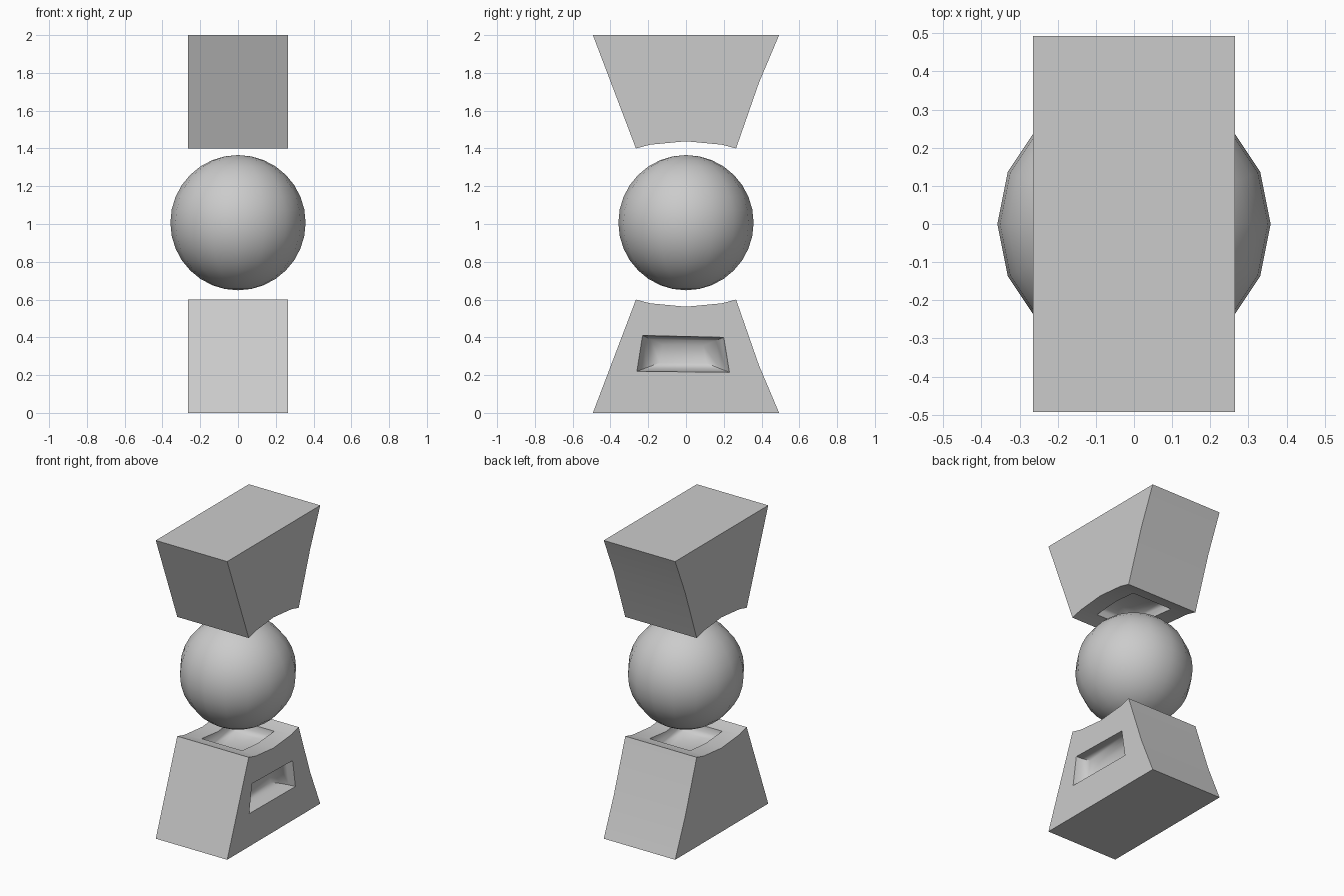
import bpy, bmesh
from mathutils import Vector

if "Cube" in bpy.data.objects:
    bpy.data.objects.remove(bpy.data.objects["Cube"])


def mesh_object(name, bm):
    bmesh.ops.recalc_face_normals(bm, faces=bm.faces)
    me = bpy.data.meshes.new(name)
    bm.to_mesh(me)
    bm.free()
    ob = bpy.data.objects.new(name, me)
    bpy.context.collection.objects.link(ob)
    return ob


def smooth(ob, angle):
    bpy.ops.object.select_all(action='DESELECT')
    ob.select_set(True)
    bpy.context.view_layer.objects.active = ob
    bpy.ops.object.shade_smooth_by_angle(angle=angle)


def flip_z(p, top):
    return Vector((p[0], p[1], 2 - p[2] if top else p[2]))


# Rounded hollow: four rim corners shrinking as they go deeper
def carve(ob, corners, inward, depth, top=False):
    bm = bmesh.new()
    corners = [Vector(c) for c in corners]
    mid = sum(corners, Vector()) / 4
    rings = []
    for scale, d in ((1.0, -1.0), (1.0, 0.0), (0.95, 0.4), (0.8, 0.75), (0.5, 1.0)):
        rings.append([bm.verts.new(flip_z(mid + (c - mid) * scale + Vector(inward) * depth * d, top))
                      for c in corners])
    for a, b in zip(rings, rings[1:]):
        for i in range(4):
            j = (i + 1) % 4
            bm.faces.new((a[i], a[j], b[j], b[i]))
    bm.faces.new(rings[0])
    bm.faces.new(rings[-1])
    cutter = mesh_object("hollow_cutter", bm)
    cutter.hide_render = True
    mod = ob.modifiers.new("hollow", 'BOOLEAN')
    mod.operation = 'DIFFERENCE'
    mod.solver = 'EXACT'
    mod.object = cutter
    bpy.context.view_layer.objects.active = ob
    bpy.ops.object.modifier_apply(modifier=mod.name)
    bpy.data.objects.remove(cutter)


# Tapered block with a dipped saddle face towards the ball
def block(name, top):
    profile = [(-0.493, 0), (0.493, 0), (0.387, 0.25), (0.265, 0.6), (0.19, 0.58),
               (0, 0.562), (-0.19, 0.58), (-0.265, 0.6)]
    bm = bmesh.new()
    face = bm.faces.new([bm.verts.new(flip_z((-0.265, y, z), top)) for y, z in profile])
    ext = bmesh.ops.extrude_face_region(bm, geom=[face], use_keep_orig=True)
    verts = [v for v in ext['geom'] if isinstance(v, bmesh.types.BMVert)]
    bmesh.ops.translate(bm, verts=verts, vec=(0.53, 0, 0))
    ob = mesh_object(name, bm)
    # Cup facing the ball
    carve(ob, [(-.15, -.17, .575), (.15, -.17, .575), (.15, .17, .575), (-.15, .17, .575)],
          (0, 0, -1), 0.08, top)
    return ob


base = block("base_block", False)
upper = block("upper_block", True)

# Side pocket in the base only
carve(base, [(.265, -.26, .22), (.265, .23, .215), (.265, .20, .40), (.265, -.23, .41)],
      (-1, 0, 0), 0.1)
for ob in (base, upper):
    smooth(ob, 0.75)

# Floating ball
bm = bmesh.new()
bmesh.ops.create_uvsphere(bm, u_segments=16, v_segments=16, radius=0.358)
bmesh.ops.translate(bm, verts=bm.verts, vec=(0, 0, 1.007))
smooth(mesh_object("ball", bm), 1.0)
